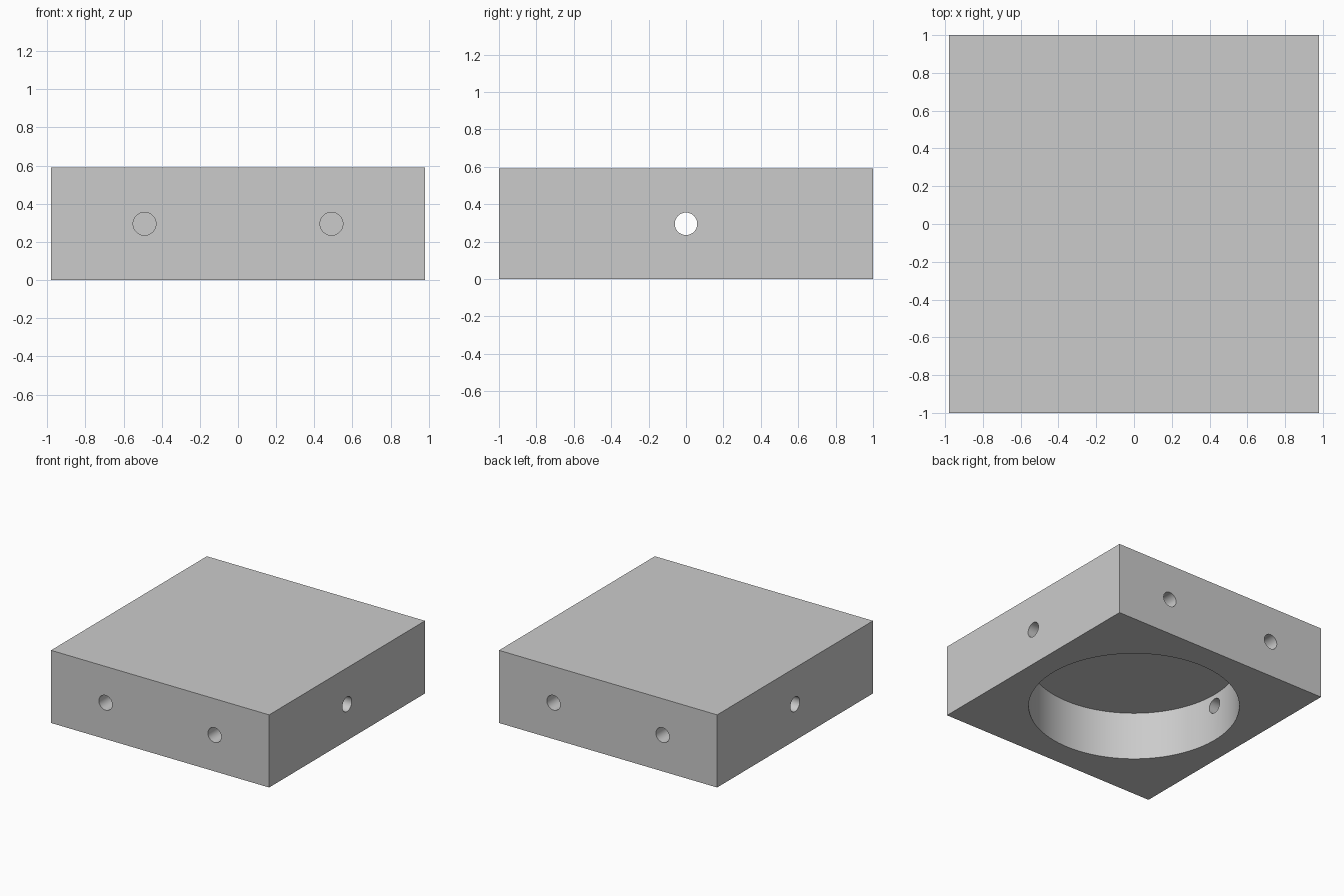
import bpy
import math

if "Cube" in bpy.data.objects:
    bpy.data.objects.remove(bpy.data.objects["Cube"], do_unlink=True)

WIDTH, LENGTH, HEIGHT = 1.96, 2.0, 0.59
MID = HEIGHT / 2
HOLE_RADIUS = 0.06
BLIND_DEPTH = 0.25
POCKET_RADIUS, POCKET_DEPTH = 0.785, 0.392

grey = bpy.data.materials.new("plain grey")
grey.use_nodes = True
colour = (0.6, 0.6, 0.6, 1)
grey.diffuse_color = colour
grey.node_tree.nodes["Principled BSDF"].inputs["Base Color"].default_value = colour

# Solid block
bpy.ops.mesh.primitive_cube_add(size=1, location=(0, 0, MID))
block = bpy.context.object
block.name = "drilled_block"
block.scale = (WIDTH, LENGTH, HEIGHT)
bpy.ops.object.transform_apply(location=True, rotation=True, scale=True)
block.data.materials.append(grey)


def drill(radius, depth, centre, rotation=(0, 0, 0), sides=48):
    """Cut a round hole into the block, then discard the cutter."""
    bpy.ops.mesh.primitive_cylinder_add(
        vertices=sides, radius=radius, depth=depth, location=centre, rotation=rotation)
    cutter = bpy.context.object
    cutter.name = "hole_cutter"
    cutter.hide_render = True
    cutter.data.materials.append(grey)
    cut = block.modifiers.new("hole", 'BOOLEAN')
    cut.operation = 'DIFFERENCE'
    cut.solver = 'EXACT'
    cut.object = cutter
    bpy.context.view_layer.objects.active = block
    bpy.ops.object.modifier_apply(modifier=cut.name)
    bpy.data.objects.remove(cutter, do_unlink=True)


# Round pocket in the underside
drill(POCKET_RADIUS, POCKET_DEPTH * 2, (0, 0, 0), sides=128)

# Cross hole running through both side walls
drill(HOLE_RADIUS, WIDTH + 0.2, (0, 0, MID), (0, math.pi / 2, 0))

# Pairs of blind holes in the front and back
for x in (-WIDTH / 4, WIDTH / 4):
    for y in (-LENGTH / 2, LENGTH / 2):
        drill(HOLE_RADIUS, BLIND_DEPTH * 2, (x, y, MID), (math.pi / 2, 0, 0))

# Smooth bores with crisp rims
bpy.ops.object.select_all(action='DESELECT')
block.select_set(True)
bpy.context.view_layer.objects.active = block
bpy.ops.object.shade_smooth_by_angle(angle=math.radians(30))
